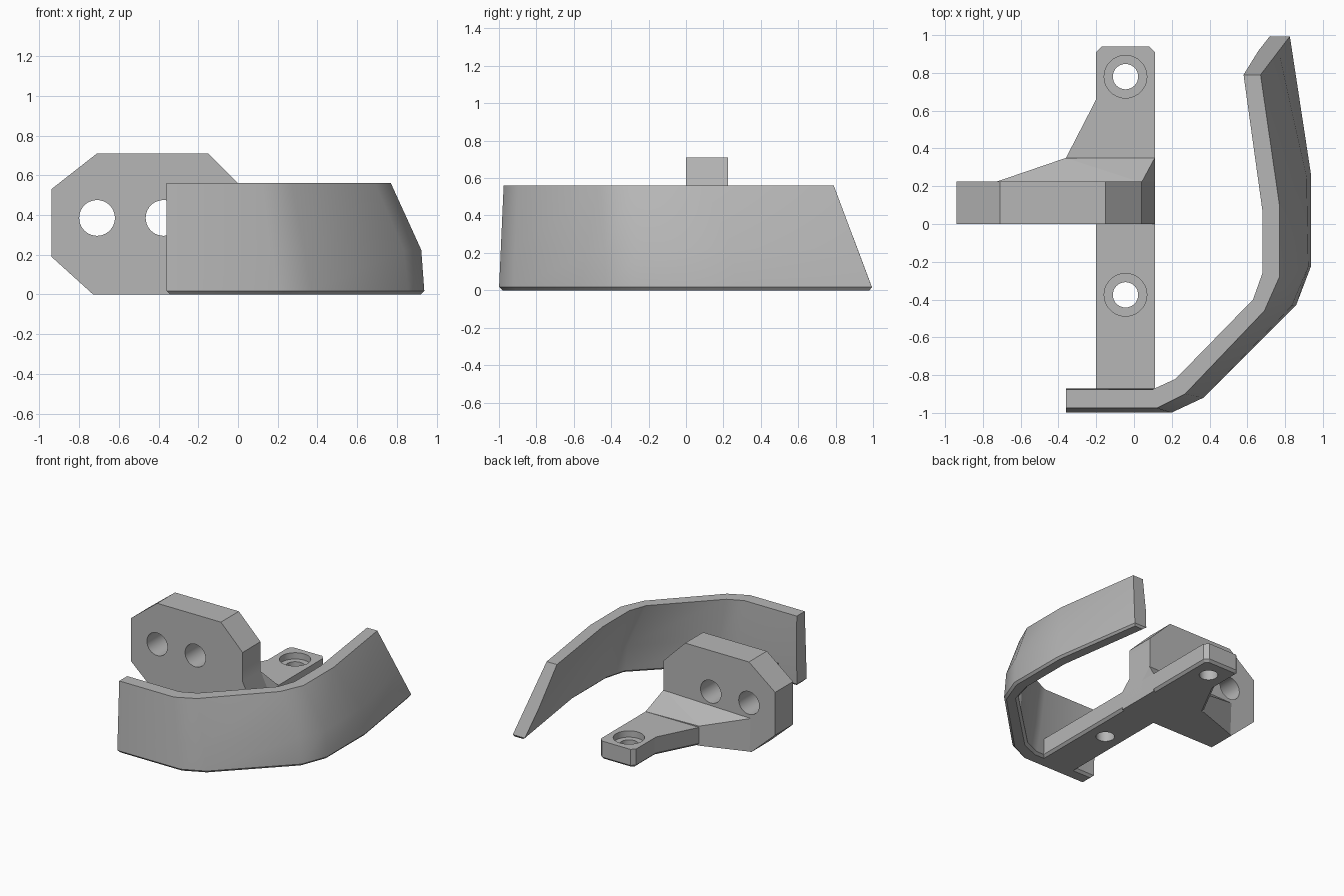
import bpy, bmesh
from mathutils import Vector

cube = bpy.data.objects.get("Cube")
if cube:
    bpy.data.objects.remove(cube, do_unlink=True)

grey = bpy.data.materials.new("plain grey")
grey.use_nodes = True
GREY = (0.47, 0.47, 0.47, 1)
grey.diffuse_color = GREY
grey.node_tree.nodes["Principled BSDF"].inputs["Base Color"].default_value = GREY

BAR_TOP = 0.145
WALL_TOP = 0.56


def finish(bm, name):
    bmesh.ops.recalc_face_normals(bm, faces=bm.faces[:])
    mesh = bpy.data.meshes.new(name)
    bm.to_mesh(mesh)
    bm.free()
    mesh.materials.append(grey)
    obj = bpy.data.objects.new(name, mesh)
    bpy.context.collection.objects.link(obj)
    return obj


def chamfer_base(bm):
    """Small bevel around the bottom outline."""
    edges = [e for e in bm.edges if all(v.co.z < 0.001 for v in e.verts)
             and any(f.normal.z > -0.9 for f in e.link_faces)]
    bmesh.ops.bevel(bm, geom=edges, offset=0.018, segments=1, affect='EDGES')


def extruded(points, direction):
    """Solid made by sweeping a flat outline along a direction."""
    bm = bmesh.new()
    face = bm.faces.new([bm.verts.new(p) for p in points])
    moved = bmesh.ops.extrude_face_region(bm, geom=[face])["geom"]
    verts = [g for g in moved if isinstance(g, bmesh.types.BMVert)]
    bmesh.ops.translate(bm, verts=verts, vec=direction)
    bmesh.ops.recalc_face_normals(bm, faces=bm.faces[:])
    bm.normal_update()
    return bm


def drill(obj, centre, radius, depth, axis):
    """Cut a round hole and discard the cutter."""
    bpy.ops.mesh.primitive_cylinder_add(
        vertices=40, radius=radius, depth=depth, location=centre,
        rotation=(1.5708, 0, 0) if axis == 'Y' else (0, 0, 0))
    cutter = bpy.context.object
    cutter.hide_render = True
    cutter.data.materials.append(grey)
    mod = obj.modifiers.new("hole", 'BOOLEAN')
    mod.operation = 'DIFFERENCE'
    mod.solver = 'EXACT'
    mod.object = cutter
    bpy.context.view_layer.objects.active = obj
    bpy.ops.object.modifier_apply(modifier=mod.name)
    bpy.data.objects.remove(cutter, do_unlink=True)


def smooth(obj, angle):
    bpy.ops.object.select_all(action='DESELECT')
    obj.select_set(True)
    bpy.context.view_layer.objects.active = obj
    bpy.ops.object.shade_smooth_by_angle(angle=angle)


# Mounting bar with flared side and clipped rear corners
bar_outline = [(-0.2, -0.94), (0.11, -0.94), (0.11, 0.91), (0.08, 0.94),
               (-0.17, 0.94), (-0.2, 0.91), (-0.2, 0.66), (-0.36, 0.35),
               (-0.36, 0.1), (-0.2, 0.1)]
bm = extruded([(x, y, 0) for x, y in bar_outline], (0, 0, BAR_TOP))
chamfer_base(bm)
bar = finish(bm, "mounting_bar")
for y in (0.78, -0.375):
    drill(bar, (-0.045, y, 0), 0.067, 1, 'Z')
    drill(bar, (-0.045, y, BAR_TOP), 0.113, 0.1, 'Z')
smooth(bar, 0.5)

# Upright octagonal plate with two cross holes
plate_outline = [(-0.73, 0), (0.11, 0), (0.11, BAR_TOP), (0.04, 0.29),
                 (0.04, 0.52), (-0.15, 0.71), (-0.71, 0.71),
                 (-0.94, 0.53), (-0.94, 0.19)]
plate = finish(extruded([(x, 0, z) for x, z in plate_outline],
                        (0, 0.225, 0)), "upright_plate")
for x in (-0.71, -0.375):
    drill(plate, (x, 0.1, 0.385), 0.09, 1, 'Y')
smooth(plate, 0.5)

# Sloped gusset behind the plate
bm = bmesh.new()
for p in [(0.04, 0.22, 0.29), (-0.74, 0.22, 0.27), (-0.73, 0.22, 0),
          (0.11, 0.22, BAR_TOP), (0.11, 0.22, 0), (0.11, 0.35, BAR_TOP),
          (0.11, 0.35, 0), (-0.36, 0.35, BAR_TOP + 0.01), (-0.36, 0.35, 0)]:
    bm.verts.new(p)
bmesh.ops.convex_hull(bm, input=bm.verts[:])
bmesh.ops.dissolve_limit(bm, angle_limit=0.02, verts=bm.verts[:], edges=bm.edges[:])
finish(bm, "rear_gusset")

# Curved guard wall: stations from the front end round to the swept tail
outer_low = [(-0.36, -1), (0.2, -1), (0.37, -0.92), (0.86, -0.43),
             (0.94, -0.22), (0.94, 0.27), (0.83, 1)]
outer_top = [(-0.36, -0.975), (0.12, -0.975), (0.27, -0.9), (0.69, -0.46),
             (0.77, -0.28), (0.77, 0.1), (0.67, 0.79)]
inner_top = [(-0.36, -0.875), (0.1, -0.875), (0.22, -0.82), (0.63, -0.4),
             (0.68, -0.26), (0.68, 0.07), (0.58, 0.79)]
lean = [0.4, 0.4, 0.35, 0.15, 0.1, 0.15, 0.4]

bm = bmesh.new()
rings = []
for low, top, inner, t in zip(outer_low, outer_top, inner_top, lean):
    low, top, inner = (Vector((*p, 0)) for p in (low, top, inner))
    thick = (inner - top) * 1.2
    mid = low.lerp(top, t)
    up, half = Vector((0, 0, WALL_TOP)), Vector((0, 0, WALL_TOP * 0.4))
    loop = [low, mid + half, top + up, inner + up, mid + thick + half, low + thick]
    rings.append([bm.verts.new(p) for p in loop])
for a, b in zip(rings, rings[1:]):
    for i in range(6):
        j = (i + 1) % 6
        bm.faces.new((a[i], a[j], b[j], b[i]))
bm.faces.new(rings[0])
bm.faces.new(rings[-1])
bmesh.ops.recalc_face_normals(bm, faces=bm.faces[:])
bm.normal_update()
chamfer_base(bm)
wall = finish(bm, "guard_wall")
smooth(wall, 0.6)
